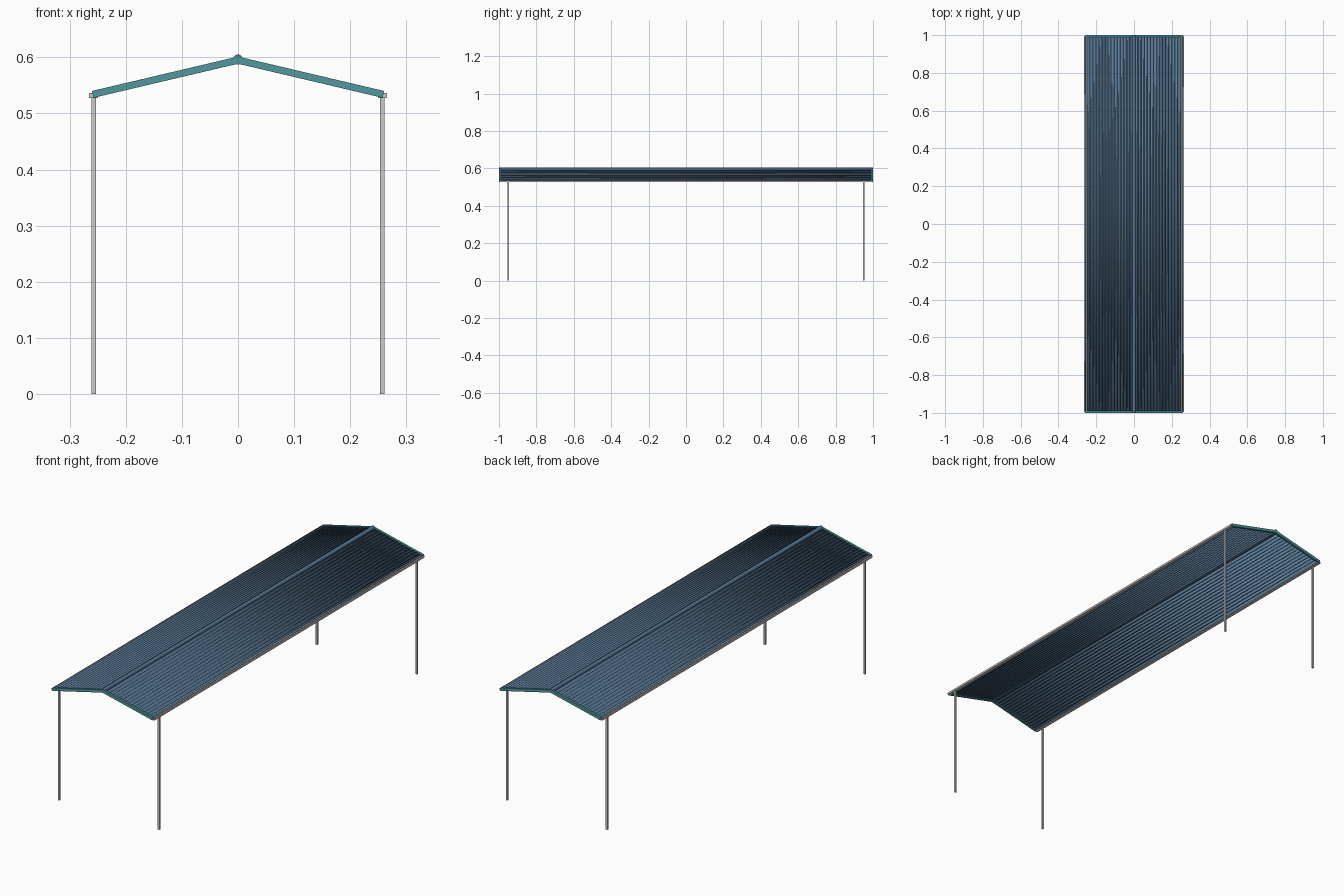
import bpy, bmesh, math
from mathutils import Vector

if "Cube" in bpy.data.objects:
    bpy.data.objects.remove(bpy.data.objects["Cube"])

RIDGE = Vector((0, 0, 0.595))
EAVE = Vector((0.259, 0, 0.534))
SLOPE = EAVE - RIDGE
ANGLE = math.atan2(-SLOPE.z, SLOPE.x)


def material(name, color):
    m = bpy.data.materials.new(name)
    m.diffuse_color = color
    m.use_nodes = True
    m.node_tree.nodes["Principled BSDF"].inputs["Base Color"].default_value = m.diffuse_color
    return m


blue = material("roof_blue", (0.10, 0.19, 0.30, 1))
teal = material("trim_teal", (0.08, 0.32, 0.34, 1))


def box(name, loc, size, mat=None, tilt=0):
    bpy.ops.mesh.primitive_cube_add(size=1, location=loc, rotation=(0, tilt, 0))
    o = bpy.context.object
    o.name = name
    o.scale = size
    bpy.ops.object.transform_apply(location=False, rotation=False, scale=True)
    if mat:
        o.data.materials.append(mat)
    return o


def corrugated_sheet(name, side, waves=16, steps=8):
    """Wavy sheet running down one slope, extruded along y."""
    normal = Vector((-SLOPE.z, 0, SLOPE.x)).normalized()
    bm = bmesh.new()
    rows = []
    n = waves * steps
    for i in range(n + 1):
        p = RIDGE + SLOPE * (i / n)
        p += normal * 0.0045 * math.cos(2 * math.pi * i / steps)
        rows.append([bm.verts.new((side * p.x, y, p.z)) for y in (-0.995, 0.995)])
    for a, b in zip(rows, rows[1:]):
        f = [a[0], b[0], b[1], a[1]]
        bm.faces.new(f if side > 0 else f[::-1])
    me = bpy.data.meshes.new(name)
    bm.to_mesh(me)
    bm.free()
    o = bpy.data.objects.new(name, me)
    bpy.context.collection.objects.link(o)
    me.materials.append(blue)
    s = o.modifiers.new("thickness", 'SOLIDIFY')
    s.thickness = 0.002
    s.offset = 0
    bpy.context.view_layer.objects.active = o
    o.select_set(True)
    bpy.ops.object.shade_smooth_by_angle(angle=math.radians(50))
    o.select_set(False)


for side, label in ((-1, "left"), (1, "right")):
    bpy.ops.object.select_all(action='DESELECT')
    corrugated_sheet(label + "_roof_sheet", side)
    # eave beam under the lower edge of the sheet
    box(label + "_eave_beam", (side * 0.2575, 0, 0.532), (0.016, 1.99, 0.009))
    for end, where in ((-1, "front"), (1, "back")):
        # sloping trim closing the sheet ends
        mid = (RIDGE + EAVE) / 2
        box(f"{where}_{label}_roof_trim", (side * mid.x, end * 0.995, mid.z),
            (SLOPE.length, 0.01, 0.0125), teal, side * ANGLE)
        # post
        box(f"{where}_{label}_post", (side * 0.2575, end * 0.95, 0.265),
            (0.008, 0.008, 0.53))

# ridge cap tube
bpy.ops.mesh.primitive_cylinder_add(vertices=24, radius=0.0088, depth=2.0,
                                    location=(0, 0, 0.5962),
                                    rotation=(math.pi / 2, 0, 0))
ridge = bpy.context.object
ridge.name = "ridge_cap"
ridge.data.materials.append(blue)
bpy.ops.object.shade_smooth_by_angle(angle=math.radians(40))
